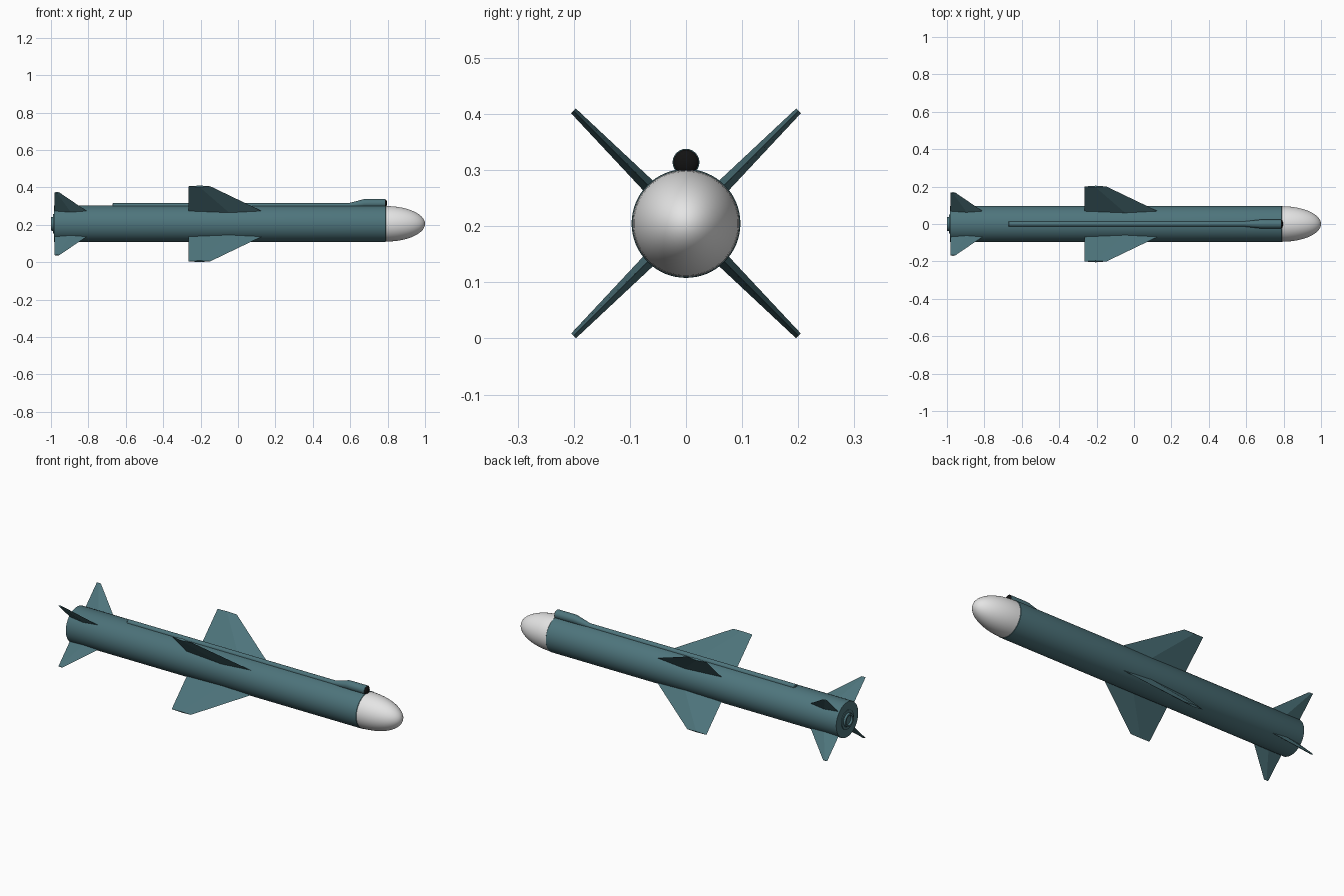
import bpy, bmesh, math
from mathutils import Vector

if "Cube" in bpy.data.objects:
    bpy.data.objects.remove(bpy.data.objects["Cube"])

AXIS_Z = 0.205


def material(name, rgb):
    m = bpy.data.materials.new(name)
    m.diffuse_color = (*rgb, 1)
    m.use_nodes = True
    m.node_tree.nodes["Principled BSDF"].inputs["Base Color"].default_value = m.diffuse_color
    return m


TEAL = material("teal paint", (0.075, 0.175, 0.2))
WHITE = material("pale grey nose", (0.78, 0.78, 0.78))
BLACK = material("black glass", (0.006, 0.006, 0.006))


def finish(name, bm, mat, smooth=True):
    bmesh.ops.remove_doubles(bm, verts=bm.verts, dist=1e-6)
    bmesh.ops.recalc_face_normals(bm, faces=bm.faces)
    me = bpy.data.meshes.new(name)
    bm.to_mesh(me)
    bm.free()
    me.materials.append(mat)
    ob = bpy.data.objects.new(name, me)
    bpy.context.collection.objects.link(ob)
    if smooth:
        bpy.ops.object.select_all(action='DESELECT')
        ob.select_set(True)
        bpy.context.view_layer.objects.active = ob
        bpy.ops.object.shade_smooth_by_angle(angle=math.radians(35))
    return ob


def tube(name, stations, mat, sides=48):
    """Skin round rings along x; each station is (x, radius, centre z)."""
    bm = bmesh.new()
    rings = []
    for x, r, z in stations:
        n = 1 if r == 0 else sides
        rings.append([bm.verts.new((x, r * math.cos(2 * math.pi * i / sides),
                                    z + r * math.sin(2 * math.pi * i / sides)))
                      for i in range(n)])
    for a, b in zip(rings, rings[1:]):
        for i in range(sides):
            j = (i + 1) % sides
            loop = [a[i % len(a)], a[j % len(a)], b[j % len(b)], b[i % len(b)]]
            bm.faces.new(list(dict.fromkeys(loop)))
    return finish(name, bm, mat)


def fin(name, angle, root, tip, r_root, r_tip, t_root, t_tip):
    """Diamond-section fin; root and tip are (rear x, thickest x, front x)."""
    out = Vector((0, math.cos(angle), math.sin(angle)))
    side = Vector((0, -math.sin(angle), math.cos(angle)))
    base = Vector((0, 0, AXIS_Z))
    bm = bmesh.new()
    rings = []
    for (xr, xm, xf), r, t in ((root, r_root, t_root), (tip, r_tip, t_tip)):
        rings.append([bm.verts.new(base + Vector((x, 0, 0)) + out * r + side * s)
                      for x, s in ((xr, 0), (xm, t), (xf, 0), (xm, -t))])
    a, b = rings
    for i in range(4):
        j = (i + 1) % 4
        bm.faces.new((a[i], a[j], b[j], b[i]))
    bm.faces.new(a)
    bm.faces.new(b)
    return finish(name, bm, TEAL, smooth=False)


# body with closed, slightly bevelled ends
tube("body", [(x, r, AXIS_Z) for x, r in
     ((-0.985, 0), (-0.985, 0.096), (-0.983, 0.097), (0.788, 0.097), (0.79, 0.0955), (0.79, 0))], TEAL, 64)

# rounded nose
nose = [(0.789 + 0.211 * math.sin(a), 0.095 * math.cos(a))
        for a in (math.pi / 2 * i / 14 for i in range(14))]
tube("nose_cone", [(x, r, AXIS_Z) for x, r in nose + [(1.0, 0)]], WHITE, 64)

# stepped exhaust ring with recess at the tail
tube("exhaust_nozzle", [(x, r, AXIS_Z) for x, r in
     ((-0.98, 0.052), (-0.989, 0.052), (-0.989, 0.038), (-1.0, 0.036),
      (-1.0, 0.027), (-0.989, 0.025), (-0.989, 0))], TEAL)

# cable duct that swells into the sensor pod
tube("duct_and_sensor_pod", [(-0.672, 0, 0.301), (-0.672, 0.010, 0.301), (-0.668, 0.014, 0.301),
     (0.59, 0.014, 0.301), (0.675, 0.0235, 0.314), (0.70, 0.024, 0.314),
     (0.787, 0.024, 0.314), (0.787, 0, 0.314)], TEAL, 24)

# black sensor window
dome = [(0.786 + 0.011 * math.sin(a), 0.0225 * math.cos(a), 0.314)
        for a in (math.pi / 2 * i / 6 for i in range(6))]
tube("sensor_window", dome + [(0.797, 0, 0.314)], BLACK, 24)

# four wings and four tail fins in an X layout
for k, label in enumerate(("upper_back", "upper_front", "lower_front", "lower_back")):
    ang = math.radians(45 + 90 * k)
    fin("wing_" + label, ang, (-0.265, -0.04, 0.14), (-0.265, -0.205, -0.148),
        0.088, 0.2836, 0.0125, 0.006)
    fin("tail_fin_" + label, ang, (-0.98, -0.89, -0.80), (-0.98, -0.968, -0.955),
        0.088, 0.237, 0.009, 0.004)
